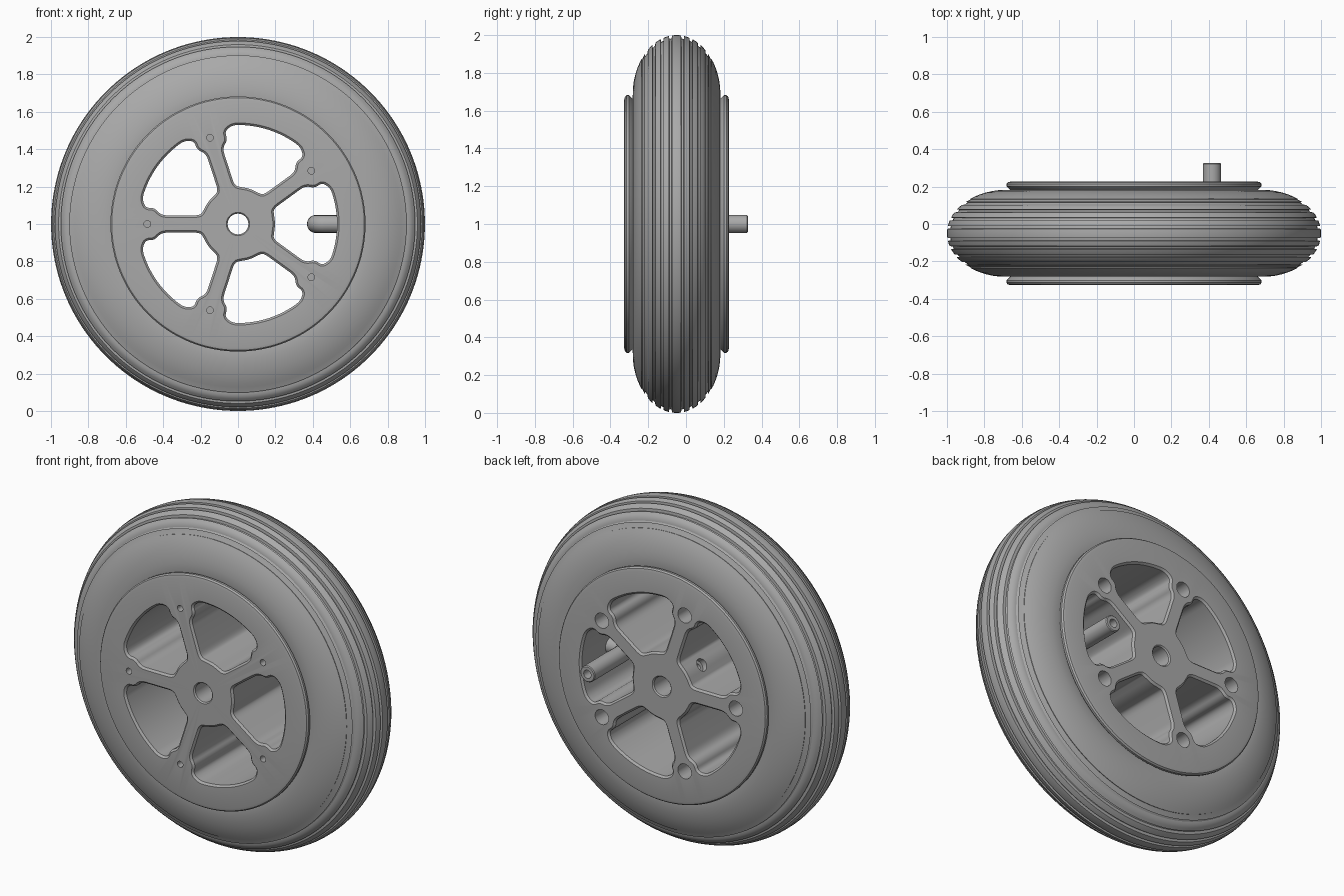
import bpy, bmesh
from math import pi, sin, cos, sqrt, radians
from mathutils import Matrix, Vector

cube = bpy.data.objects.get("Cube")
if cube:
    bpy.data.objects.remove(cube, do_unlink=True)

MID = -0.05     # centre plane of the wheel
H = 0.277       # half depth of the rim
SPOKE = pi / 5  # angle from a window's centre line to its spoke
AXIS = Matrix.Translation((0, MID, 1))

grey = bpy.data.materials.new("plain_grey")
grey.use_nodes = True
colour = (0.40, 0.40, 0.40, 1)
grey.diffuse_color = colour
grey.node_tree.nodes["Principled BSDF"].inputs["Base Color"].default_value = colour


def finish(name, bm, place=AXIS):
    bmesh.ops.remove_doubles(bm, verts=bm.verts, dist=1e-5)
    bmesh.ops.recalc_face_normals(bm, faces=bm.faces)
    bm.transform(place)
    mesh = bpy.data.meshes.new(name)
    bm.to_mesh(mesh)
    bm.free()
    mesh.materials.append(grey)
    obj = bpy.data.objects.new(name, mesh)
    bpy.context.collection.objects.link(obj)
    return obj


def smooth(obj, angle=30):
    bpy.ops.object.select_all(action='DESELECT')
    obj.select_set(True)
    bpy.context.view_layer.objects.active = obj
    bpy.ops.object.shade_smooth_by_angle(angle=radians(angle))


def lathe(name, profile, steps=128, closed=True, place=AXIS):
    """Spin (radius, y) points about the y axis."""
    bm = bmesh.new()
    vs = [bm.verts.new((r, y, 0)) for r, y in profile]
    pairs = list(zip(vs, vs[1:])) + ([(vs[-1], vs[0])] if closed else [])
    edges = [bm.edges.new(p) for p in pairs]
    bmesh.ops.spin(bm, geom=vs + edges, cent=(0, 0, 0), axis=(0, 1, 0),
                   angle=2 * pi, steps=steps, use_merge=True)
    return finish(name, bm, place)


def mirrored(half):
    return half + [(r, -y) for r, y in reversed(half)]


def rod(name, radius, start, end):
    """Plain cylinder between two points."""
    axis = Vector(end) - Vector(start)
    bm = bmesh.new()
    bmesh.ops.create_cone(bm, cap_ends=True, segments=32, radius1=radius,
                          radius2=radius, depth=axis.length)
    turn = axis.to_track_quat('Z', 'Y').to_matrix().to_4x4()
    centre = (Vector(start) + Vector(end)) / 2
    return finish(name, bm, Matrix.Translation(centre) @ turn)


def polar(r, a):
    return Vector((r * cos(a), r * sin(a)))


def rounded(points, size=0.035, steps=6):
    """Round every corner of a closed outline."""
    out = []
    for i, p in enumerate(points):
        a, b = points[i - 1] - p, points[(i + 1) % len(points)] - p
        p0 = p + a.normalized() * min(size, a.length * 0.48)
        p1 = p + b.normalized() * min(size, b.length * 0.48)
        for k in range(steps + 1):
            t = k / steps
            out.append(p0 * (1 - t) ** 2 + p * 2 * t * (1 - t) + p1 * t * t)
    return out


def grown(points, d):
    out = []
    for i, p in enumerate(points):
        t = (points[(i + 1) % len(points)] - points[i - 1]).normalized()
        out.append(p + Vector((t.y, -t.x)) * d)
    return out


# Tyre: elliptical section with ribs separated by shallow grooves
def crown(s):
    return 0.68 + 0.32 * sqrt(1 - (s / 0.233) ** 2)


half = [(0.60, 0.21), (0.64, 0.225), (0.68, 0.232)]
half += [(crown(s), s) for s in (0.231, 0.226, 0.218, 0.208, 0.196, 0.185)]
half += [(crown(0.182) - 0.006, 0.181), (crown(0.172) - 0.004, 0.172)]
for outer, inner in ((0.166, 0.154), (0.126, 0.114), (0.082, 0.070), (0.038, 0.026)):
    depth = 0.016
    half += [(crown(outer + 0.002), outer + 0.002), (crown(outer) - depth, outer),
             (crown(inner) - depth, inner), (crown(inner), inner - 0.002)]
    half.append((crown(inner - 0.013), inner - 0.013))
smooth(lathe("tyre", mirrored(half), 160))

# Rim: solid drum with a flange on each side and a bored hub
half = [(0.062, H), (0.66, H), (0.675, H - 0.004), (0.682, H - 0.013),
        (0.682, H - 0.026), (0.66, 0.229), (0.62, 0.215)]
bore = (0.055, H - 0.007)
rim = lathe("rim", mirrored([bore] + half), 128)

# Window outline between two spokes, widened spoke ends left for the bolts
direction, across = polar(1, SPOKE), polar(1, SPOKE - pi / 2)
upper = [polar(0.53, radians(a)) for a in (3, 9, 15, 21)]
upper += [direction * r + across * off for r, off in
          ((0.495, 0.086), (0.445, 0.086), (0.41, 0.046), (0.20, 0.046))]
upper += [polar(0.198, radians(a)) for a in (13, 4)]
outline = rounded(upper + [Vector((p.x, -p.y)) for p in reversed(upper)])

bm = bmesh.new()
flare = ((-H - 0.004, 0.015), (-H + 0.011, 0), (H - 0.011, 0), (H + 0.004, 0.015))
for n in range(5):
    turn = Matrix.Rotation(2 * SPOKE * n, 2)
    rings = [[bm.verts.new((q.x, y, q.y)) for q in (turn @ p for p in grown(outline, d))]
             for y, d in flare]
    for low, high in zip(rings, rings[1:]):
        for i in range(len(low)):
            bm.faces.new((low[i - 1], low[i], high[i], high[i - 1]))
    bm.faces.new(rings[0])
    bm.faces.new(rings[-1])
cutters = [finish("window_cutter", bm)]

# Bolt holes: small in front, wide counterbores behind
for n in range(5):
    p = polar(0.485, SPOKE * (2 * n + 1))
    x, z = p.x, p.y + 1
    cutters.append(rod("bolt_cutter", 0.018, (x, MID - H - 0.02, z), (x, MID - H + 0.1, z)))
    cutters.append(rod("counterbore_cutter", 0.044, (x, MID + H + 0.02, z), (x, MID - 0.02, z)))

# Radial set screw hole in the hub, stepped
p = polar(1, 4 * SPOKE)
for radius, r in ((0.036, 0.165), (0.018, 0.03)):
    cutters.append(rod("set_screw_cutter", radius, (p.x * r, 0.08, 1 + p.y * r),
                       (p.x * 0.26, 0.08, 1 + p.y * 0.26)))

bpy.context.view_layer.objects.active = rim
for cutter in cutters:
    cutter.hide_render = True
    mod = rim.modifiers.new("cut", 'BOOLEAN')
    mod.operation, mod.solver, mod.object = 'DIFFERENCE', 'EXACT', cutter
    with bpy.context.temp_override(object=rim, active_object=rim):
        bpy.ops.object.modifier_apply(modifier=mod.name)
    bpy.data.objects.remove(cutter, do_unlink=True)
smooth(rim)

# Valve: elbow leaving the rim wall, then an open tube pointing back
VX, VR = 0.417, 0.048
curve = bpy.data.curves.new("valve_elbow", 'CURVE')
curve.dimensions = '3D'
curve.bevel_depth = VR
curve.bevel_resolution = 6
bend = 0.05
path = [(0.56, MID)] + [(VX + bend - bend * sin(a), MID + bend - bend * cos(a))
                        for a in (pi / 2 * k / 8 for k in range(9))] + [(VX, 0.1)]
spline = curve.splines.new('POLY')
spline.points.add(len(path) - 1)
for point, (x, y) in zip(spline.points, path):
    point.co = (x, y, 1, 1)
curve.materials.append(grey)
elbow = bpy.data.objects.new("valve_elbow", curve)
bpy.context.collection.objects.link(elbow)

tip = 0.327
smooth(lathe("valve_tube", [(VR, 0.1), (VR, tip - 0.005), (VR - 0.005, tip), (0.024, tip),
                            (0.024, tip - 0.08), (0, tip - 0.08)],
             32, closed=False, place=Matrix.Translation((VX, 0, 1))))
